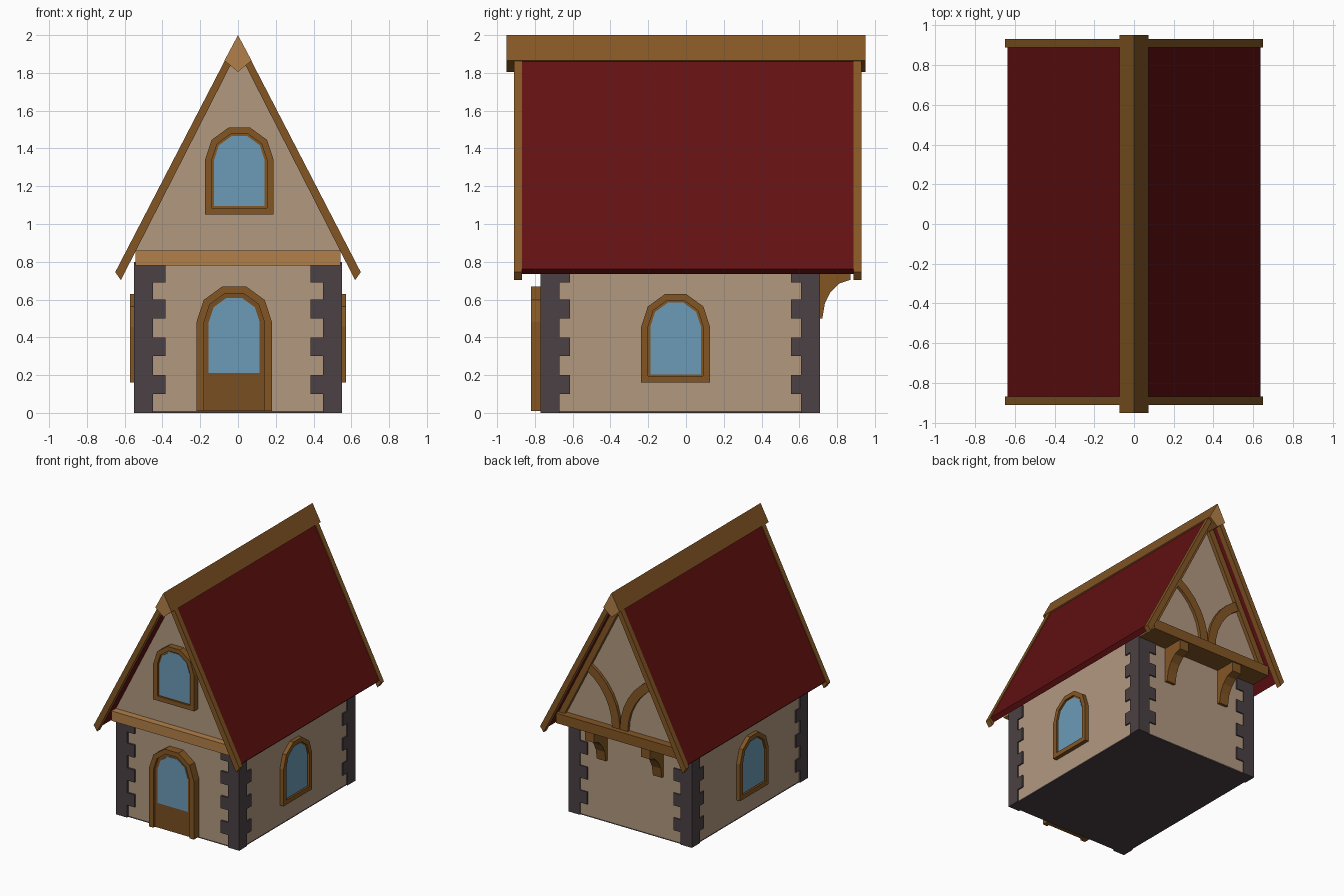
import bpy, bmesh, math
from mathutils import Vector

if "Cube" in bpy.data.objects:
    bpy.data.objects.remove(bpy.data.objects["Cube"])


def material(name, r, g, b):
    lin = [((c / 255 + 0.055) / 1.055) ** 2.4 if c > 10 else c / 255 / 12.92 for c in (r, g, b)]
    m = bpy.data.materials.new(name)
    m.diffuse_color = (*lin, 1)
    m.use_nodes = True
    m.node_tree.nodes["Principled BSDF"].inputs["Base Color"].default_value = m.diffuse_color
    return m


PLASTER = material("plaster", 178, 152, 128)
WOOD = material("wood", 131, 86, 36)
LIGHT = material("light wood", 178, 128, 72)
DOOR = material("door wood", 122, 78, 34)
RED = material("red roof", 99, 16, 17)
STONE = material("dark stone", 75, 65, 67)
GLASS = material("glass", 107, 155, 182)

# maps a flat profile (u, v) and a depth d onto a side of the house
SIDES = {
    "front": lambda u, v, d: (u, -d, v),
    "back": lambda u, v, d: (u, d, v),
    "right": lambda u, v, d: (d, u, v),
    "left": lambda u, v, d: (-d, u, v),
}


def finish(name, bm, mats):
    bmesh.ops.recalc_face_normals(bm, faces=bm.faces)
    me = bpy.data.meshes.new(name)
    for m in mats:
        me.materials.append(m)
    bm.to_mesh(me)
    bm.free()
    ob = bpy.data.objects.new(name, me)
    bpy.context.collection.objects.link(ob)
    return ob


def prism(name, side, pts, d0, d1, *mats):
    """Extrude a flat profile from depth d0 to d1."""
    bm = bmesh.new()
    f = SIDES[side]
    a = [bm.verts.new(f(u, v, d0)) for u, v in pts]
    b = [bm.verts.new(f(u, v, d1)) for u, v in pts]
    bm.faces.new(a)
    bm.faces.new(b)
    n = len(pts)
    for i in range(n):
        j = (i + 1) % n
        bm.faces.new((a[i], a[j], b[j], b[i]))
    return finish(name, bm, mats)


def add_box(bm, lo, hi):
    lo, hi = Vector(lo), Vector(hi)
    vs = bmesh.ops.create_cube(bm, size=1)["verts"]
    for v in vs:
        v.co = (lo + hi) / 2 + v.co * (hi - lo)


def box(name, lo, hi, mat):
    bm = bmesh.new()
    add_box(bm, lo, hi)
    return finish(name, bm, [mat])


def arch(cx, hw, z0, zs):
    """Round-topped outline with a five-sided arch."""
    arc = [(cx + hw * math.cos(math.pi * i / 5), zs + hw * math.sin(math.pi * i / 5)) for i in range(6)]
    return [(cx + hw, z0)] + arc + [(cx - hw, z0)]


def arch_frame(name, side, outer, inner, d0, d1, closed):
    """Frame between two arch outlines, with or without a sill."""
    bm = bmesh.new()
    f = SIDES[side]
    loops = [[bm.verts.new(f(u, v, d)) for u, v in p]
             for p, d in ((outer, d0), (outer, d1), (inner, d1), (inner, d0))]
    n = len(outer)
    for i in range(n if closed else n - 1):
        j = (i + 1) % n
        for k in range(4):
            p, q = loops[k], loops[(k + 1) % 4]
            bm.faces.new((p[i], p[j], q[j], q[i]))
    if not closed:
        for i in (0, n - 1):
            bm.faces.new([l[i] for l in loops])
    return finish(name, bm, [WOOD])


def window(name, side, cx, z0, zs, wall, out):
    arch_frame(name + "_frame", side, arch(cx, .182, z0, zs), arch(cx, .146, z0 + .036, zs),
               wall, out, True)
    prism(name + "_sash", side, arch(cx, .15, z0 + .03, zs), wall, out - .014, WOOD)
    prism(name + "_glass", side, arch(cx, .134, z0 + .044, zs), out - .015, out - .010, GLASS)


# walls, floor and the gable storey that juts out over the back
box("walls", (-.54, -.755, .01), (.54, .70, .84), PLASTER)
box("floor", (-.54, -.755, 0), (.54, .70, .012), STONE)
prism("gable_storey", "back", [(-.54, .80), (.54, .80), (.54, .865), (0, 1.93), (-.54, .865)],
      -.78, .82, PLASTER)

# corner stones: a narrow post with alternating long blocks
for sx in (-1, 1):
    for y, inward in ((-.77, 1), (.71, -1)):
        bm = bmesh.new()
        blocks = [(0, .80, .10, .10)]
        blocks += [(z, z + .1, .165, .155) for z in (.1, .3, .5, .69)]
        for z0, z1, wx, wy in blocks:
            xs = sorted((sx * .55, sx * (.55 - wx)))
            ys = sorted((y, y + inward * wy))
            add_box(bm, (xs[0], ys[0], z0), (xs[1], ys[1], z1))
        finish("corner_stones", bm, [STONE])

# roof slopes, edge boards and the rafters on the back gable
for s, tag in ((-1, "left"), (1, "right")):
    def flip(pts):
        return [(s * u, v) for u, v in pts]
    prism("roof_" + tag, "back", flip([(0, 1.985), (.637, .762), (.608, .735), (0, 1.925)]),
          -.875, .895, RED)
    board = flip([(0, 2.0), (.65, .745), (.62, .703), (0, 1.918)])
    prism("front_edge_board_" + tag, "back", board, -.91, -.868, WOOD)
    prism("back_edge_board_" + tag, "back", board, .888, .93, WOOD)
    prism("back_rafter_" + tag, "back", flip([(.54, .86), (0, 1.925), (0, 1.82), (.487, .86)]),
          .81, .85, WOOD)
    # curved brace rising from the middle of the back beam
    steps = [math.radians(a) for a in range(0, 71, 10)]
    outer = [(.53 - .53 * math.cos(a), .86 + .53 * math.sin(a)) for a in steps]
    inner = [(.53 - .46 * math.cos(a), .86 + .46 * math.sin(a)) for a in steps]
    outer = [(min(u, (1.91 - v) / 1.975), v) for u, v in outer]
    inner = [(min(u, (1.91 - v) / 1.975), v) for u, v in inner]
    prism("back_brace_" + tag, "back", flip(outer + inner[::-1]), .81, .843, WOOD)
    # bracket under the back beam
    prism("bracket_" + tag, "right",
          [(.69, .50), (.722, .50), (.735, .58), (.765, .64), (.81, .685), (.87, .705),
           (.87, .79), (.69, .79)], s * .25 - .04, s * .25 + .04, WOOD)

# ridge beam with pale cut ends
ridge = prism("ridge_beam", "back", [(0, 2.0), (.072, 1.865), (0, 1.805), (-.072, 1.865)],
              -.95, .95, WOOD, LIGHT)
for p in ridge.data.polygons:
    p.material_index = int(abs(p.normal.y) > .9)

# beams at the foot of both gables
box("front_beam", (-.543, -.835, .78), (.543, -.74, .86), LIGHT)
box("back_beam", (-.543, .69, .78), (.543, .88, .86), WOOD)

# door
arch_frame("door_frame", "front", arch(-.02, .20, .01, .48), arch(-.02, .16, .01, .48),
           .75, .82, False)
prism("door_leaf", "front", arch(-.02, .165, .01, .48), .75, .80, DOOR)
prism("door_glass", "front", arch(-.02, .135, .21, .48), .798, .804, GLASS)

# windows
window("gable_window", "front", .007, 1.05, 1.338, .77, .83)
for side in ("left", "right"):
    window(side + "_window", side, -.055, .16, .456, .53, .572)
